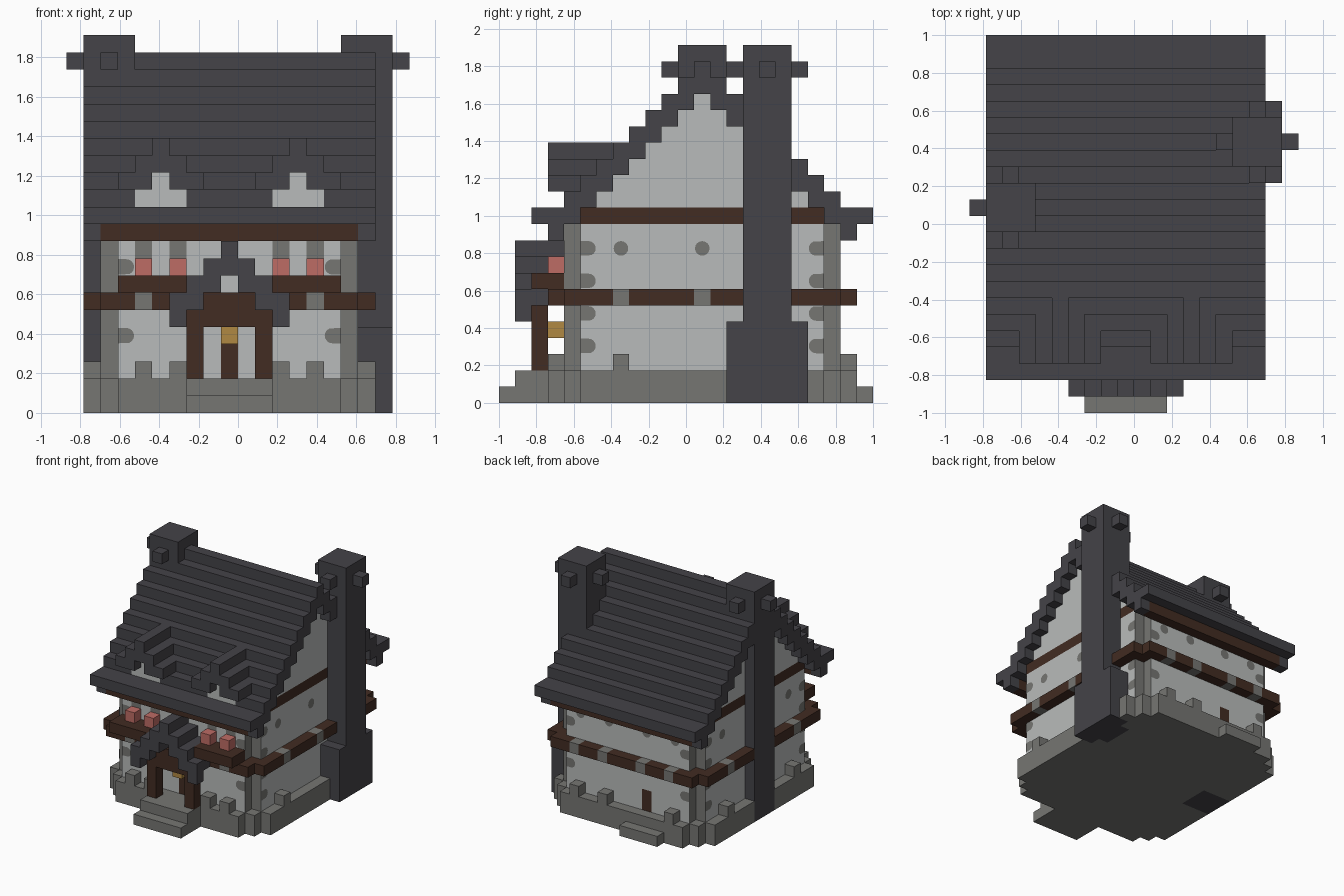
import bpy, bmesh, math
from mathutils import Vector

cube = bpy.data.objects.get("Cube")
if cube:
    bpy.data.objects.remove(cube, do_unlink=True)

U = 2 / 23                        # edge of one block
ORIGIN = Vector((10, 11.5, 0))    # grid point that sits at the world origin


def material(name, rgb):
    m = bpy.data.materials.new(name)
    m.use_nodes = True
    m.diffuse_color = (*rgb, 1)
    m.node_tree.nodes["Principled BSDF"].inputs["Base Color"].default_value = (*rgb, 1)
    return m


slate = material("slate", (.058, .056, .065))
plaster = material("pale plaster", (.485, .5, .495))
stone = material("grey stone", (.18, .18, .17))
wood = material("dark wood", (.054, .025, .016))
pink = material("flower pink", (.515, .15, .13))
gold = material("lamp gold", (.434, .246, .054))

cells, parts = {}, {}


def fill(part, mat, xs, ys, zs):
    """Fill a box of blocks; later boxes replace earlier ones."""
    parts[part] = mat
    for x in range(*xs):
        for y in range(*ys):
            for z in range(*zs):
                cells[x, y, z] = part


def one(n):
    return (n, n + 1)


def mirror(xs):
    return (19 - xs[1], 19 - xs[0])


def both(part, mat, xs, ys, zs):
    fill(part, mat, xs, ys, zs)
    fill(part, mat, mirror(xs), ys, zs)


def roof_top(y):
    return max(12, 21 - abs(y - 12))


# Stone base with cut corners, merlons and steps
for xs, ys in (((3, 16), (3, 22)), ((2, 17), (4, 21)), ((1, 18), (5, 20))):
    fill("stone_base", stone, xs, ys, (0, 2))
for x in (4, 6):
    both("merlons", stone, one(x), one(3), one(2))
for x in (4, 11, 14):
    fill("merlons", stone, one(x), one(21), one(2))
for y in (7, 17):
    both("merlons", stone, one(1), one(y), one(2))
fill("front_steps", stone, (7, 12), (0, 1), (0, 1))
fill("front_steps", stone, (7, 12), (1, 3), (0, 2))
fill("back_step", stone, (5, 9), (22, 23), (0, 1))

# Timber band around the house, broken by stones
fill("timber_band", wood, (2, 17), (3, 22), one(6))
fill("timber_band", wood, (1, 18), (4, 21), one(6))
for y in (7, 12, 17):
    both("band_stones", stone, one(1), one(y), one(6))
for x in (4, 7):
    both("band_stones", stone, one(x), one(21), one(6))
both("band_stones", stone, one(4), one(3), one(6))

# Walls and gables, following the underside of the roof
fill("walls", plaster, (3, 16), (4, 21), (2, 11))
for y in range(5, 20):
    fill("walls", plaster, (2, 17), one(y), (2, roof_top(y) - 2))
for x in (4, 6):
    both("window_stones", stone, one(x), one(4), one(9))
both("gable_beams", wood, one(2), (5, 20), one(11))

# Stepped main roof with beams under the eaves
for y in range(2, 23):
    bottom = 11 if y in (2, 22) else roof_top(y) - 2
    fill("main_roof", slate, (1, 18), one(y), (bottom, roof_top(y)))
for y in (3, 21):
    fill("eave_beams", wood, (2, 17), one(y), one(10))

# Two dormers
both("dormer_fronts", plaster, (4, 7), one(4), one(12))
both("dormer_fronts", plaster, one(5), one(4), one(13))
both("dormer_roofs", slate, one(5), (3, 9), one(15))
both("dormer_roofs", slate, (4, 7), (3, 8), one(14))
for xs in ((3, 5), (6, 8)):
    both("dormer_roofs", slate, xs, (3, 7), one(13))

# Chimneys with knobs on each side
fill("right_chimney", slate, (1, 4), (11, 14), (0, 22))
fill("left_chimney", slate, (16, 19), (15, 18), (0, 22))
fill("left_chimney_foot", slate, (17, 19), (14, 19), (0, 5))
for x, y in ((2, 12), (17, 16)):
    for dx, dy in ((2, 0), (-2, 0), (0, 2), (0, -2)):
        fill("chimney_knobs", slate, one(x + dx), one(y + dy), one(20))

# Porch: posts, lintel, stepped roof and lamp
both("porch_posts", wood, one(7), one(2), (2, 5))
fill("porch_lintel", wood, (7, 12), one(2), one(5))
fill("porch_lintel", wood, (8, 11), one(2), one(6))
both("porch_roof", slate, one(6), one(1), one(5))
both("porch_roof", slate, (6, 8), (1, 4), one(6))
both("porch_roof", slate, (7, 9), (1, 4), one(7))
fill("porch_roof", slate, (8, 11), (1, 4), one(8))
fill("porch_roof", slate, one(9), (1, 4), one(9))
fill("lamp", gold, one(9), one(3), one(4))
fill("front_door", wood, one(9), one(4), (2, 4))
fill("back_door", wood, one(7), one(20), (2, 4))

# Flower boxes
both("flower_boxes", wood, (3, 7), (2, 4), one(7))
for x in (4, 6):
    both("flowers", pink, one(x), one(3), one(8))


def add_object(name, bm, mats):
    me = bpy.data.meshes.new(name)
    bm.to_mesh(me)
    bm.free()
    for m in mats:
        me.materials.append(m)
    ob = bpy.data.objects.new(name, me)
    bpy.context.collection.objects.link(ob)


def build_part(name, mat):
    """Make the outer skin of all blocks that belong to one part."""
    bm = bmesh.new()
    for cell, owner in cells.items():
        if owner != name:
            continue
        for axis in range(3):
            for side in (0, 1):
                near = list(cell)
                near[axis] += 2 * side - 1
                if tuple(near) in cells:
                    continue
                a, b = (axis + 1) % 3, (axis + 2) % 3
                ring = []
                for i, j in ((0, 0), (1, 0), (1, 1), (0, 1)):
                    p = Vector(cell)
                    p[axis] += side
                    p[a] += i
                    p[b] += j
                    ring.append(bm.verts.new((p - ORIGIN) * U))
                face = bm.faces.new(ring if side else ring[::-1])
                # Wall ends at the notched corners are bare stone
                notch = (axis == 1 and cell[0] in (2, 16)) or (axis == 0 and cell[1] in (4, 20))
                face.material_index = int(name == "walls" and notch)
    bmesh.ops.remove_doubles(bm, verts=bm.verts, dist=1e-4)
    bmesh.ops.dissolve_limit(bm, angle_limit=.01, verts=bm.verts, edges=bm.edges,
                             delimit={'MATERIAL'})
    add_object(name, bm, [mat, stone] if name == "walls" else [mat])


for part_name, part_mat in parts.items():
    build_part(part_name, part_mat)

# Round stones and corner stones as thin plates on the walls
plates = bmesh.new()


def plate(axis, level, out, along, z, reach=0):
    """Round plate in a wall cell; reach -1 or 1 joins it to that corner."""
    ring = []
    for k in range(16):
        t = math.tau * k / 16
        s, h = .45 * math.cos(t), .45 * math.sin(t)
        if reach and s * reach > 0:
            s, h = .5 * reach, math.copysign(.45, h) if abs(h) > .01 else 0
        p = Vector((0, 0, z + .5 + h))
        p[axis] = level + out * .04
        p[1 - axis] = along + .5 + s
        ring.append(plates.verts.new((p - ORIGIN) * U))
    face = plates.faces.new(ring)
    face.normal_update()
    if face.normal[axis] * out < 0:
        face.normal_flip()


for level, out in ((2, -1), (17, 1)):
    for y in (7, 12, 17):
        if (level, y) not in ((2, 12), (17, 17)):
            plate(0, level, out, y, 9)
    for z in (3, 5, 7, 9):
        plate(0, level, out, 5, z, -1)
        plate(0, level, out, 19, z, 1)
for level, out in ((4, -1), (21, 1)):
    for z in (4, 8):
        plate(1, level, out, 3, z, -1)
        plate(1, level, out, 15, z, 1)
for x in (4, 7, 11, 14):
    plate(1, 21, 1, x, 9)
add_object("wall_stones", plates, [stone])
